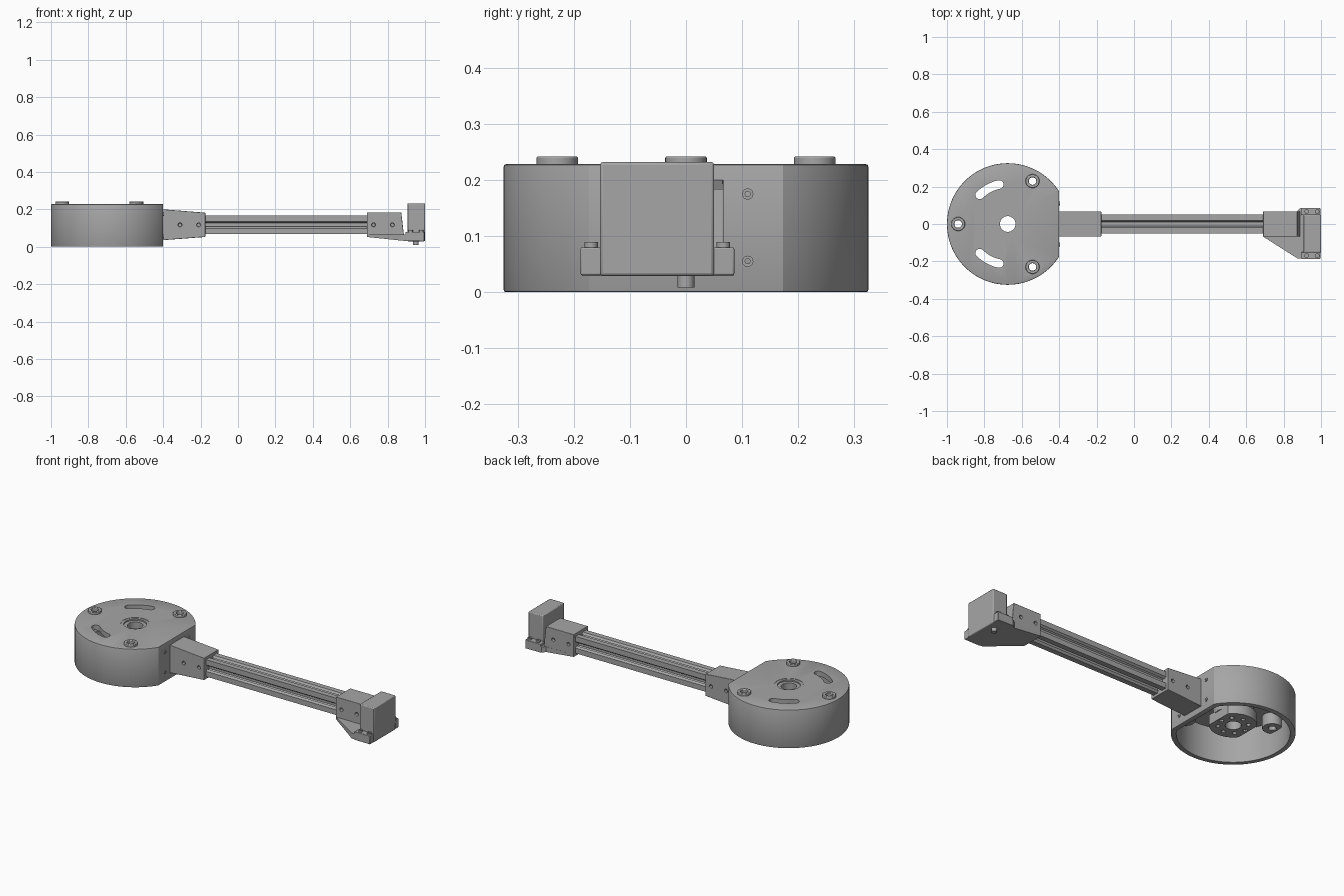
import bpy, bmesh
from math import sin, cos, pi, radians, sqrt, acos
from mathutils import Vector, Matrix

cube = bpy.data.objects.get("Cube")
if cube:
    bpy.data.objects.remove(cube, do_unlink=True)

grey = bpy.data.materials.new("plain grey")
grey.use_nodes = True
COL = (0.38, 0.38, 0.38, 1)
grey.diffuse_color = COL
grey.node_tree.nodes["Principled BSDF"].inputs["Base Color"].default_value = COL


def finish(bm, name):
    bmesh.ops.recalc_face_normals(bm, faces=bm.faces)
    mesh = bpy.data.meshes.new(name)
    bm.to_mesh(mesh)
    bm.free()
    mesh.materials.append(grey)
    ob = bpy.data.objects.new(name, mesh)
    bpy.context.collection.objects.link(ob)
    return ob


def prism(name, pts, lo, hi, axis="z"):
    """Extrude a closed 2D outline along an axis."""
    place = {"z": lambda a, b, t: (a, b, t),
             "y": lambda a, b, t: (a, t, b),
             "x": lambda a, b, t: (t, a, b)}[axis]
    bm = bmesh.new()
    face = bm.faces.new([bm.verts.new(place(a, b, lo)) for a, b in pts])
    ext = bmesh.ops.extrude_face_region(bm, geom=[face])["geom"]
    shift = Vector(place(0, 0, hi - lo))
    bmesh.ops.translate(bm, vec=shift, verts=[v for v in ext if isinstance(v, bmesh.types.BMVert)])
    return finish(bm, name)


def circle(r, cx=0, cy=0, n=32):
    return [(cx + r * cos(2 * pi * i / n), cy + r * sin(2 * pi * i / n)) for i in range(n)]


def rect(x0, x1, y0, y1):
    return [(x0, y0), (x1, y0), (x1, y1), (x0, y1)]


def select(ob):
    bpy.ops.object.select_all(action="DESELECT")
    ob.select_set(True)
    bpy.context.view_layer.objects.active = ob


def cut(ob, *cutters):
    for c in cutters:
        select(ob)
        mod = ob.modifiers.new("cut", "BOOLEAN")
        mod.operation, mod.object, mod.solver = "DIFFERENCE", c, "EXACT"
        bpy.ops.object.modifier_apply(modifier=mod.name)
        bpy.data.objects.remove(c, do_unlink=True)
    return ob


def bevel(ob, width):
    mod = ob.modifiers.new("bevel", "BEVEL")
    mod.width, mod.segments, mod.limit_method = width, 2, "ANGLE"
    mod.angle_limit = radians(40)
    return ob


def tube(name, r, hole, x, y, lo, hi):
    """Ring with a lathe-style rectangular wall."""
    ob = prism(name, circle(r, x, y), lo, hi)
    return cut(ob, prism("cutter", circle(hole, x, y), lo - 0.01, hi + 0.01))


# Housing: drum with a flat side, hollow and open underneath
CX, R, FLAT, TOP = -0.675, 0.325, 0.275, 0.228


def drum(r, flat, n=96):
    a = acos(flat / r)
    return [(CX + r * cos(a + (2 * pi - 2 * a) * i / n), r * sin(a + (2 * pi - 2 * a) * i / n))
            for i in range(n + 1)]


def arc_slot(mid, half, r, w):
    def at(rad, ang):
        return (CX + rad * cos(ang), rad * sin(ang))
    pts = [at(r + w, mid - half + 2 * half * i / 12) for i in range(13)]
    for ang, rev in ((mid + half, 0), (mid - half, pi)):
        ex, ey = at(r, ang)
        pts += [(ex + w * cos(ang + rev + pi * k / 8), ey + w * sin(ang + rev + pi * k / 8))
                for k in range(1, 8)]
        if not rev:
            pts += [at(r - w, mid + half - 2 * half * i / 12) for i in range(13)]
    return prism("cutter", pts, 0.1, 0.3)


POSTS = [(CX + 0.265 * cos(a), 0.265 * sin(a)) for a in (pi / 3, pi, -pi / 3)]
housing = bevel(prism("housing", drum(R, FLAT), 0, TOP), 0.004)
select(housing)
bpy.ops.object.modifier_apply(modifier="bevel")
cut(housing, prism("cutter", drum(R - 0.028, FLAT - 0.028), -0.05, TOP - 0.03),
    prism("cutter", circle(0.078, CX), 0.1, 0.3),
    *[arc_slot(s * radians(118), radians(16), 0.216, 0.023) for s in (1, -1)],
    *[prism("cutter", circle(0.03, x, y), 0.1, 0.3) for x, y in POSTS])

# Mounting posts poking through the lid
for i, (x, y) in enumerate(POSTS):
    bevel(tube(f"post_{i + 1}", 0.037, 0.02, x, y, 0.13, 0.242), 0.003)
    tube(f"post_sleeve_{i + 1}", 0.052, 0.03, x, y, 0.13, 0.2)

# Central bearing and hub with a bolt circle
tube("bearing_outer_ring", 0.08, 0.062, CX, 0, 0.1, TOP - 0.002)
tube("bearing_inner_ring", 0.064, 0.042, CX, 0, 0.1, TOP - 0.01)
tube("hub_barrel", 0.105, 0.06, CX, 0, 0.1, 0.2)
flange = prism("hub_flange", [(CX + max(-0.1, min(0.1, px)), py) for px, py in circle(0.125, n=48)], 0.05, 0.11)
cut(flange, prism("cutter", circle(0.042, CX), 0, 0.2),
    *[prism("cutter", circle(0.012, CX + 0.08 * cos(k * pi / 4), 0.08 * sin(k * pi / 4), 12), 0.03, 0.075)
      for k in range(8)])
bevel(flange, 0.004)

# Screws on the flat side of the housing
for y in (-0.11, 0.11):
    for z in (0.055, 0.175):
        cut(prism("housing_screw", circle(0.01, y, z, 20), -0.42, -0.396, "x"),
            prism("cutter", circle(0.005, y, z, 6), -0.4, -0.39, "x"))

# Tapered bracket joining housing to beam
MID = 0.117


def drill(ob, xs, depth):
    return cut(ob, *[prism("cutter", circle(0.01, x, MID, 16), s * depth[0], s * depth[1], "y")
                     for x in xs for s in (1, -1)])


bracket = prism("housing_bracket", [(-0.402, 0.035), (-0.175, 0.052), (-0.175, 0.182), (-0.402, 0.2)],
                -0.067, 0.067, "y")
bevel(drill(bracket, (-0.31, -0.21), (0.05, 0.08)), 0.002)

# Slotted beam: one quarter of the section turned four times
quarter = [(0.05, -0.05), (0.05, -0.019), (0.038, -0.01), (0.038, -0.024), (0.022, -0.012),
           (0.022, 0.012), (0.038, 0.024), (0.038, 0.01), (0.05, 0.019)]
section = []
for k in range(4):
    turn = Matrix.Rotation(k * pi / 2, 2)
    section += [tuple(turn @ Vector(p)) for p in quarter]
prism("beam", [(a, b + MID) for a, b in section], -0.2, 0.72, "x")

# Far bracket: block around the beam and a flared tray below
block = prism("motor_bracket", [(0.69, 0.052), (0.89, 0.04), (0.885, 0.08), (0.873, 0.184), (0.69, 0.184)],
              -0.067, 0.067, "y")
bevel(drill(block, (0.725, 0.825), (0.05, 0.08)), 0.002)
tray = prism("flared_tray", [(0.69, -0.067), (0.875, -0.185), (0.995, -0.185), (0.995, 0.085),
                             (0.89, 0.085), (0.87, 0.068), (0.69, 0.067)], 0.0, 0.065)
cut(tray, prism("cutter", [(0.6, -0.1), (1.1, -0.1), (1.1, 0.028), (0.9, 0.03), (0.69, 0.052), (0.6, 0.06)],
                -0.3, 0.3, "y"))

# Motor with mounting ears and output shaft
MX = 0.951
bevel(prism("motor", rect(0.905, 1.0, -0.153, 0.05), 0.029, 0.232), 0.005)
for name, y0, y1 in (("ear_front", -0.188, -0.15), ("ear_back", 0.047, 0.086)):
    bevel(prism("motor_" + name, rect(0.895, 0.996, y0, y1), 0.03, 0.08), 0.003)
    for x in (MX - 0.028, MX + 0.028):
        cut(prism("ear_screw", circle(0.012, x, (y0 + y1) / 2, 20), 0.07, 0.089),
            prism("cutter", circle(0.006, x, (y0 + y1) / 2, 6), 0.082, 0.1))
prism("motor_shaft", circle(0.015, MX, 0, 24), 0.008, 0.04)

# Smooth round walls, keep hard edges
for ob in [o for o in bpy.context.collection.objects if o.type == "MESH" and grey.name in o.data.materials]:
    select(ob)
    bpy.ops.object.shade_smooth_by_angle(angle=radians(30))
